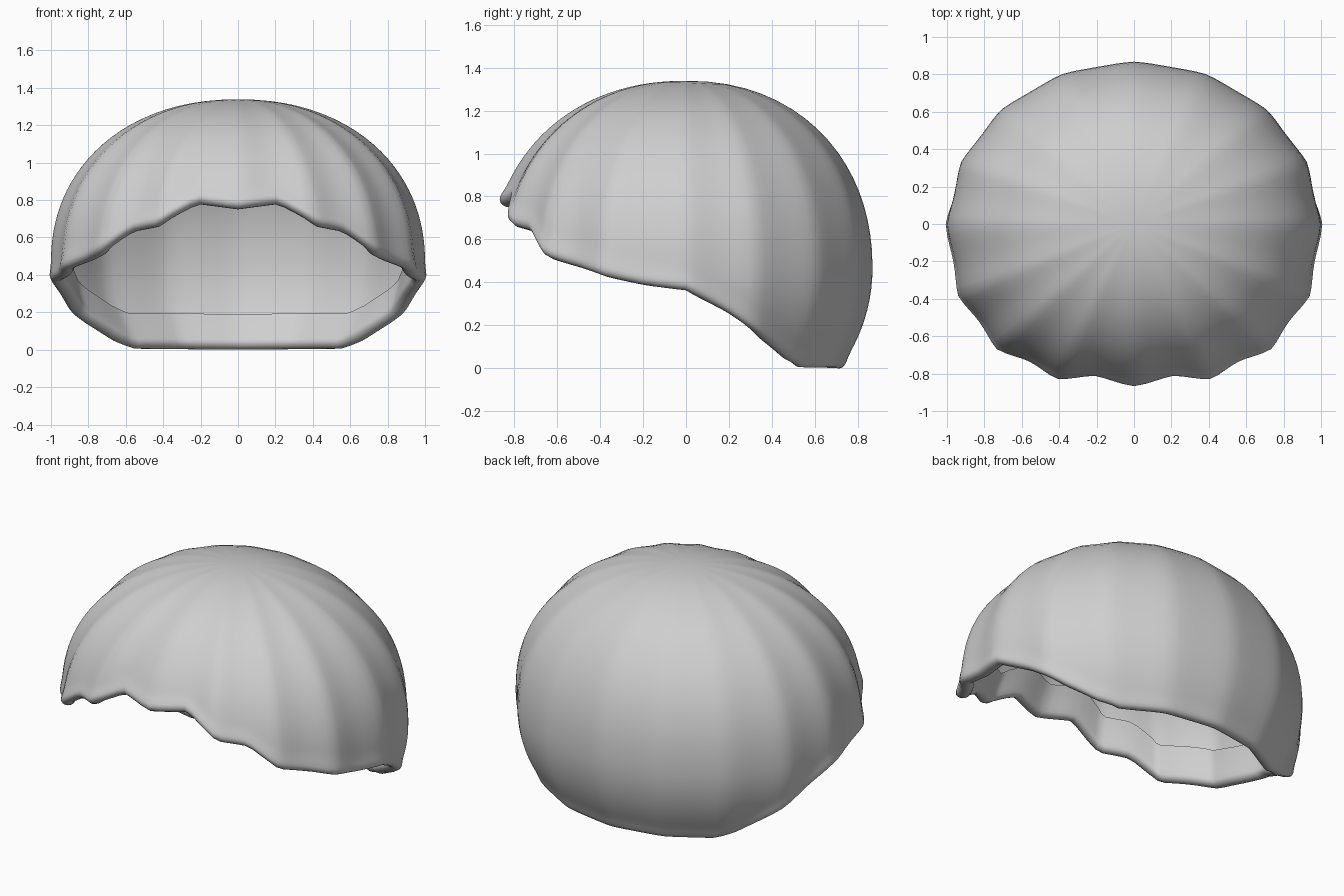
import bpy
import bmesh
import math
from mathutils import Vector

if "Cube" in bpy.data.objects:
    bpy.data.objects.remove(bpy.data.objects["Cube"], do_unlink=True)

COLUMNS, ROWS, BEAD, HEM = 128, 30, 8, 5
CENTRE, RISE, DROP = 0.47, 0.875, 0.82
LIP = 0.034       # radius of the rolled rim
HEM_DEPTH = 0.2   # how far the hem folds up inside

# Rim height by angle in degrees from the front
RIM = [(0, .77), (12, .8), (24, .675), (35, .645), (46, .52), (57, .47),
       (68, .435), (79, .395), (90, .37), (103, .27), (118, .13),
       (129, .045), (138, .005), (180, 0)]


def rim_height(phi):
    a = math.degrees(phi)
    a = min(a, 360 - a)
    for (a0, z0), (a1, z1) in zip(RIM, RIM[1:]):
        if a <= a1:
            return z0 + (z1 - z0) * (a - a0) / (a1 - a0)
    return RIM[-1][1]


def power(v, p):
    return math.copysign(abs(v) ** p, v)


def dome(phi, theta):
    """Fluted dome surface; theta runs down from the crown."""
    c, s = math.cos(theta), math.sin(theta)
    p = 2 / 2.15 if c > 0 else 1
    z = CENTRE + (RISE if c > 0 else DROP) * power(c, p)
    front = math.cos(phi) > 0
    q = 2 / 2.2 if front else 1
    weight = 0.35 + 0.65 * (0.5 + 0.5 * math.cos(phi))
    flute = 1 - 0.035 * weight * abs(math.sin(8 * phi)) ** 1.3
    r = abs(s) ** p * flute
    return Vector((r * power(math.sin(phi), q),
                   -r * (0.91 if front else 0.868) * power(math.cos(phi), q), z))


def frame(phi, theta):
    """Downward tangent and outward normal."""
    e = 0.02
    down = (dome(phi, theta + e) - dome(phi, theta - e)).normalized()
    side = dome(phi + e, theta) - dome(phi - e, theta)
    return down, down.cross(side).normalized()


def rim_angle(z):
    d = z - CENTRE
    if d > 0:
        return math.acos((d / RISE) ** (2.15 / 2))
    return math.acos(d / DROP)


def section(phi):
    """Outer wall, rolled lip and inner hem at one angle."""
    end = rim_angle(rim_height(phi)) - LIP * 1.1
    points = []
    for j in range(1, ROWS + 1):
        theta = end * (1 - (1 - j / ROWS) ** 1.4)
        bulge = 0.01 * math.exp(-((end - theta) / 0.05) ** 2)
        points.append(dome(phi, theta) + frame(phi, theta)[1] * bulge)
    base = dome(phi, end)
    down, out = frame(phi, end)
    for k in range(1, BEAD + 1):
        a = math.pi * k / BEAD
        inset = LIP * (1 - math.cos(a)) - 0.005 * (1 + math.cos(a))
        points.append(base + down * LIP * math.sin(a) - out * inset)
    for k in range(1, HEM + 1):
        theta = end - HEM_DEPTH * k / HEM
        points.append(dome(phi, theta) - frame(phi, theta)[1] * LIP * 2)
    return points


# Build the shell from radial sections
bm = bmesh.new()
crown = bm.verts.new((0, 0, CENTRE + RISE))
sections = [[bm.verts.new(p) for p in section(math.tau * i / COLUMNS)]
            for i in range(COLUMNS)]
for i, a in enumerate(sections):
    b = sections[(i + 1) % COLUMNS]
    bm.faces.new((crown, a[0], b[0]))
    for j in range(len(a) - 1):
        bm.faces.new((a[j], a[j + 1], b[j + 1], b[j]))

# Stand the shell on the floor
lowest = min(v.co.z for v in bm.verts)
for v in bm.verts:
    v.co.z -= lowest

mesh = bpy.data.meshes.new("scalloped_shell")
bm.to_mesh(mesh)
bm.free()
shell = bpy.data.objects.new("scalloped_shell", mesh)
bpy.context.collection.objects.link(shell)

grey = bpy.data.materials.new("light_grey")
grey.use_nodes = True
colour = (0.62, 0.62, 0.62, 1)
grey.diffuse_color = colour
for node in grey.node_tree.nodes:
    if node.type == 'BSDF_PRINCIPLED':
        node.inputs["Base Color"].default_value = colour
mesh.materials.append(grey)

bpy.ops.object.select_all(action='DESELECT')
shell.select_set(True)
bpy.context.view_layer.objects.active = shell
bpy.ops.object.shade_smooth_by_angle(angle=math.radians(50))
